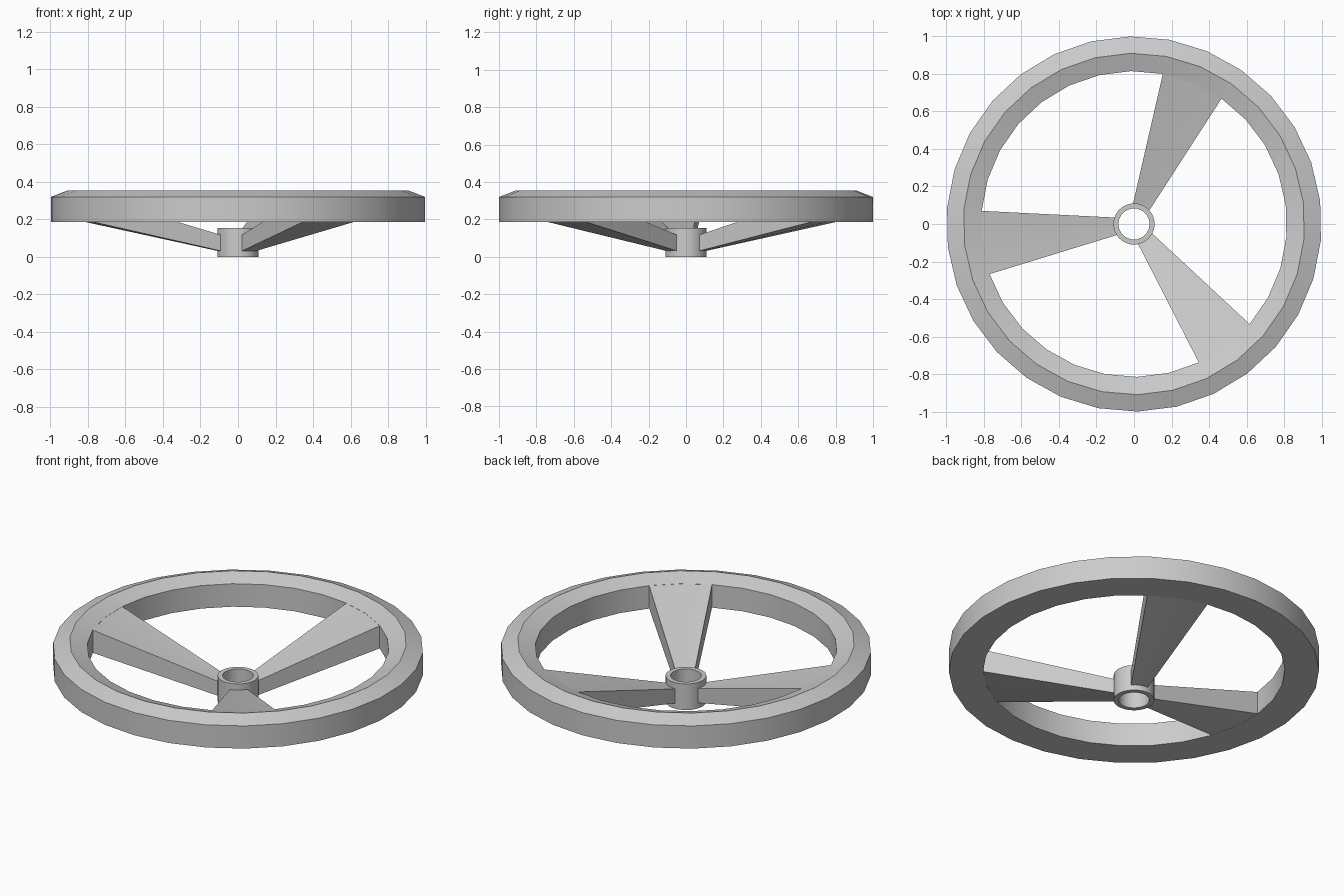
import bpy, bmesh
from math import sin, cos, radians

cube = bpy.data.objects.get("Cube")
if cube:
    bpy.data.objects.remove(cube)

grey = bpy.data.materials.new("grey metal")
grey.use_nodes = True
colour = (0.6, 0.6, 0.6, 1)
grey.diffuse_color = colour
grey.node_tree.nodes["Principled BSDF"].inputs["Base Color"].default_value = colour


def polar(r, angle, z):
    a = radians(angle)
    return (r * cos(a), r * sin(a), z)


def finish(name, bm, smooth=30):
    bmesh.ops.recalc_face_normals(bm, faces=bm.faces)
    mesh = bpy.data.meshes.new(name)
    bm.to_mesh(mesh)
    bm.free()
    mesh.materials.append(grey)
    obj = bpy.data.objects.new(name, mesh)
    bpy.context.collection.objects.link(obj)
    bpy.ops.object.select_all(action='DESELECT')
    obj.select_set(True)
    bpy.context.view_layer.objects.active = obj
    bpy.ops.object.shade_smooth_by_angle(angle=radians(smooth))
    return obj


def bridge(bm, rings, closed):
    """Skin neighbouring closed loops of vertices with quads."""
    n = len(rings[0])
    count = len(rings) if closed else len(rings) - 1
    for i in range(count):
        a, b = rings[i], rings[(i + 1) % len(rings)]
        for j in range(n):
            k = (j + 1) % n
            bm.faces.new((a[j], a[k], b[k], b[j]))


def lathe(name, profile, sides, start):
    """Sweep a closed (radius, height) profile around the z axis."""
    bm = bmesh.new()
    rings = [[bm.verts.new(polar(r, start + 360 * i / sides, z))
              for r, z in profile] for i in range(sides)]
    bridge(bm, rings, True)
    return finish(name, bm)


# Rim with a ridged top, and the tubular hub
START = 7.1
lathe("rim", [(1, 0.185), (1, 0.32), (0.91, 0.355),
              (0.815, 0.322), (0.815, 0.185)], 30, START)
lathe("hub", [(0.11, 0), (0.11, 0.155), (0.083, 0.155), (0.083, 0)], 30, START)


def spoke(name, centre):
    """Tapered spoke, rising from the hub wall into the rim."""
    bm = bmesh.new()
    rings = []
    for r, spread, top, bottom in ((0.1, 27, 0.115, 0.03),
                                   (0.825, 12, 0.324, 0.188)):
        angles = (centre - spread, centre, centre + spread)
        rings.append([bm.verts.new(polar(r, a, top)) for a in angles] +
                     [bm.verts.new(polar(r, a, bottom)) for a in reversed(angles)])
    bridge(bm, rings, False)
    for ring in rings:
        bm.faces.new(ring)
    finish(name, bm)


for i in range(3):
    spoke(f"spoke_{i + 1}", START + 60 + 120 * i)
